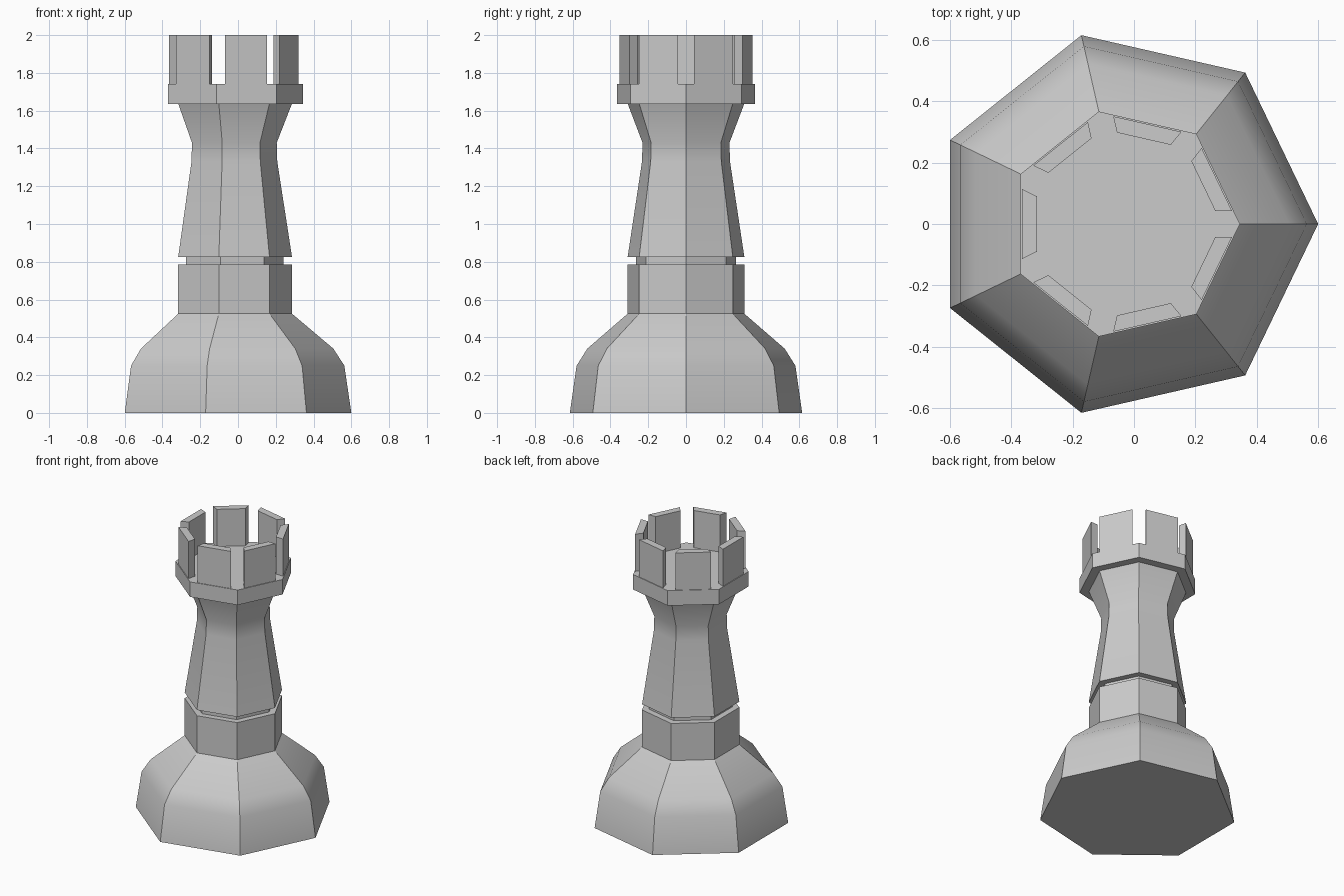
import bpy, bmesh
from math import cos, sin, pi, radians

if "Cube" in bpy.data.objects:
    bpy.data.objects.remove(bpy.data.objects["Cube"])

SIDES = 7
CX = -0.031  # heptagon axis, so that the bounding box is centred

grey = bpy.data.materials.new("stone grey")
grey.diffuse_color = (0.6, 0.6, 0.6, 1)
grey.use_nodes = True
grey.node_tree.nodes["Principled BSDF"].inputs["Base Color"].default_value = grey.diffuse_color


def finish(name, bm):
    mesh = bpy.data.meshes.new(name)
    bm.to_mesh(mesh)
    bm.free()
    mesh.materials.append(grey)
    mesh.shade_smooth()
    mesh.set_sharp_from_angle(angle=radians(30))
    obj = bpy.data.objects.new(name, mesh)
    bpy.context.collection.objects.link(obj)
    return obj


def lathe(name, profile, cap_bottom=False, cap_top=False):
    """Seven-sided shell through (radius, height) points, bottom to top."""
    bm = bmesh.new()
    rings = [[bm.verts.new((CX + r * cos(2 * pi * i / SIDES),
                            r * sin(2 * pi * i / SIDES), z))
              for i in range(SIDES)] for r, z in profile]
    for low, high in zip(rings, rings[1:]):
        for i in range(SIDES):
            j = (i + 1) % SIDES
            bm.faces.new((low[i], low[j], high[j], high[i]))
    if cap_bottom:
        bm.faces.new(rings[0][::-1])
    if cap_top:
        bm.faces.new(rings[-1])
    return finish(name, bm)


def merlon(name, angle):
    """Wall block, wider outside than inside, facing the given angle."""
    bm = bmesh.new()
    plan = [(0.285, -0.09), (0.334, -0.114), (0.334, 0.114), (0.285, 0.09)]
    c, s = cos(angle), sin(angle)
    low, high = [[bm.verts.new((CX + d * c - t * s, d * s + t * c, z))
                  for d, t in plan] for z in (1.74, 2.0)]
    bm.faces.new(high)
    bm.faces.new(low[::-1])
    for i in range(4):
        j = (i + 1) % 4
        bm.faces.new((low[i], low[j], high[j], high[i]))
    return finish(name, bm)


# Flared foot
lathe("base", [(0.631, 0), (0.594, 0.25), (0.536, 0.34), (0.317, 0.525)],
      cap_bottom=True)
# Straight band with its upper ledge
lathe("band", [(0.317, 0.525), (0.317, 0.785), (0.272, 0.785)])
# Recessed ring between band and shaft
lathe("groove", [(0.272, 0.785), (0.272, 0.825)])
# Tapering shaft that flares out under the collar
lathe("shaft", [(0.272, 0.825), (0.317, 0.825), (0.239, 1.33),
                (0.236, 1.43), (0.316, 1.635)])
# Collar with the platform on top
lathe("collar", [(0.316, 1.635), (0.376, 1.635), (0.376, 1.74)], cap_top=True)
# One battlement block per side
for k in range(SIDES):
    merlon(f"battlement_{k + 1}", (k + 0.5) * 2 * pi / SIDES)
